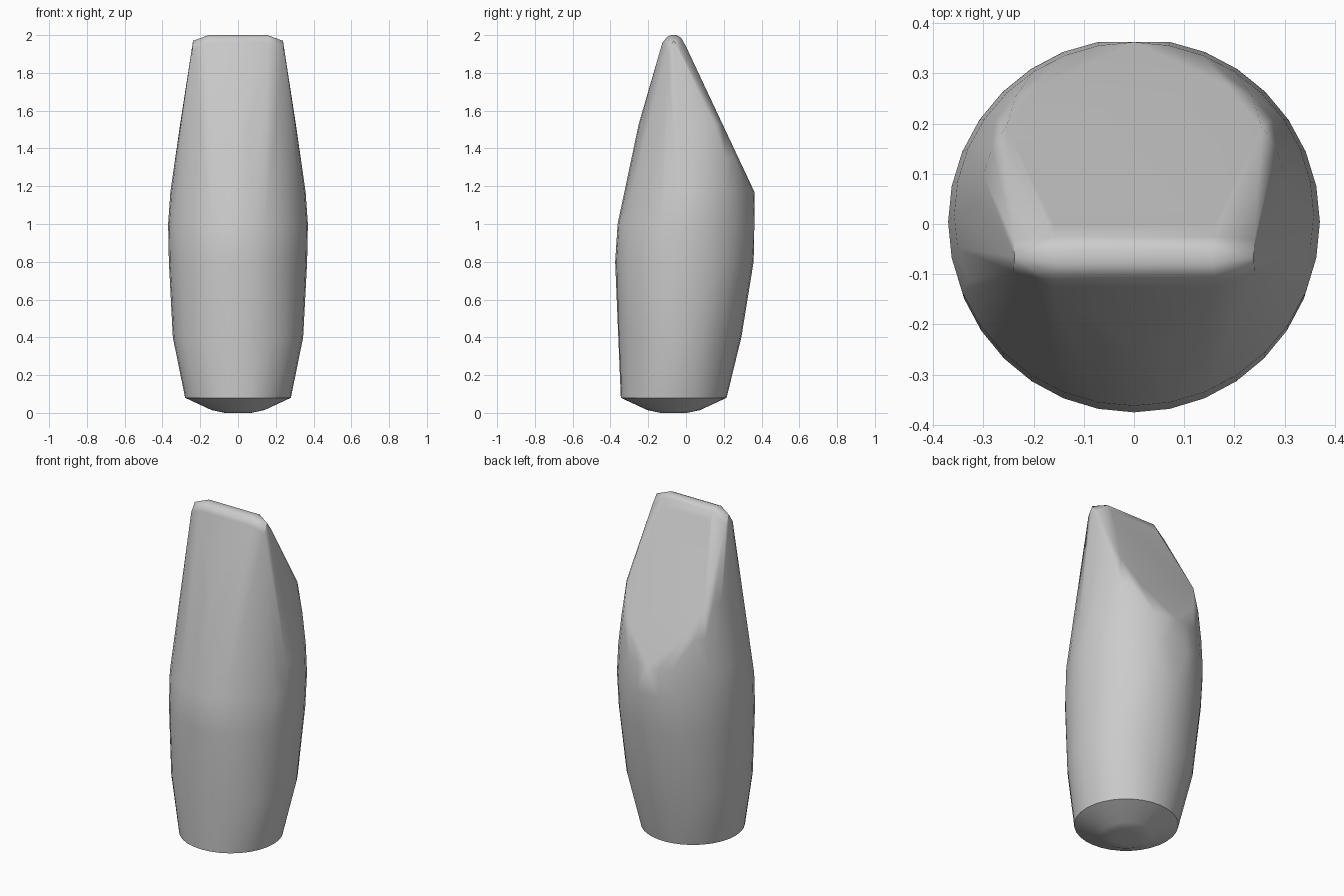
import bpy, bmesh
from math import cos, sin, pi, radians

default = bpy.data.objects.get("Cube")
if default:
    bpy.data.objects.remove(default, do_unlink=True)

SEGMENTS = 32

grey = bpy.data.materials.new("plain grey")
grey.use_nodes = True
colour = (0.6, 0.6, 0.6, 1)
grey.diffuse_color = colour
grey.node_tree.nodes["Principled BSDF"].inputs["Base Color"].default_value = colour


def slant_limit(z):
    """Furthest back the body may reach where the slanted face cuts it."""
    return 0.362 - max(0, z - 1.17) * 0.47


def ring(bm, z, half_width, front, back):
    """Oval cross-section, flattened against the slanted back face."""
    middle, depth = (front + back) / 2, (back - front) / 2
    for i in range(SEGMENTS):
        a = 2 * pi * i / SEGMENTS
        y = middle + depth * sin(a)
        bm.verts.new((half_width * cos(a), min(y, slant_limit(z)), z))


bm = bmesh.new()

# Shallow domed base, then the swelling and tapering body
sections = [
    (0.0, 0.07, -0.135, 0.005),
    (0.015, 0.14, -0.205, 0.075),
    (0.08, 0.28, -0.345, 0.215),
    (0.4, 0.345, -0.361, 0.293),
    (0.8, 0.366, -0.375, 0.358),
    (1.0, 0.37, -0.362, 0.37),
    (1.17, 0.358, -0.325, 0.362),
    (1.35, 0.332, -0.288, 0.35),
    (1.53, 0.306, -0.25, 0.33),
]
for section in sections:
    ring(bm, *section)

# Rounded chisel tip, mirrored left and right
tip = [
    (0.16, -0.125, 1.96), (0.16, -0.1, 1.99), (0.155, -0.08, 2.0),
    (0.155, -0.05, 2.0), (0.16, -0.025, 1.985), (0.16, 0.0, 1.94),
    (0.24, -0.095, 1.92), (0.238, -0.065, 1.97), (0.24, -0.03, 1.92),
]
for x, y, z in tip:
    for side in (-1, 1):
        bm.verts.new((side * x, y, z))

# Wrap one convex skin around all the sections
hull = bmesh.ops.convex_hull(bm, input=bm.verts)
loose = [v for v in bm.verts if not v.link_faces]
bmesh.ops.delete(bm, geom=loose, context="VERTS")
bmesh.ops.dissolve_limit(bm, angle_limit=radians(1), verts=bm.verts, edges=bm.edges)
bmesh.ops.recalc_face_normals(bm, faces=bm.faces)

mesh = bpy.data.meshes.new("tapered_body")
bm.to_mesh(mesh)
bm.free()
mesh.materials.append(grey)
body = bpy.data.objects.new("tapered_body", mesh)
bpy.context.collection.objects.link(body)

# Soft shading with a crisp rim round the base
bpy.ops.object.select_all(action="DESELECT")
body.select_set(True)
bpy.context.view_layer.objects.active = body
bpy.ops.object.shade_smooth_by_angle(angle=radians(40))
weighted = body.modifiers.new("even_shading", "WEIGHTED_NORMAL")
weighted.keep_sharp = True
